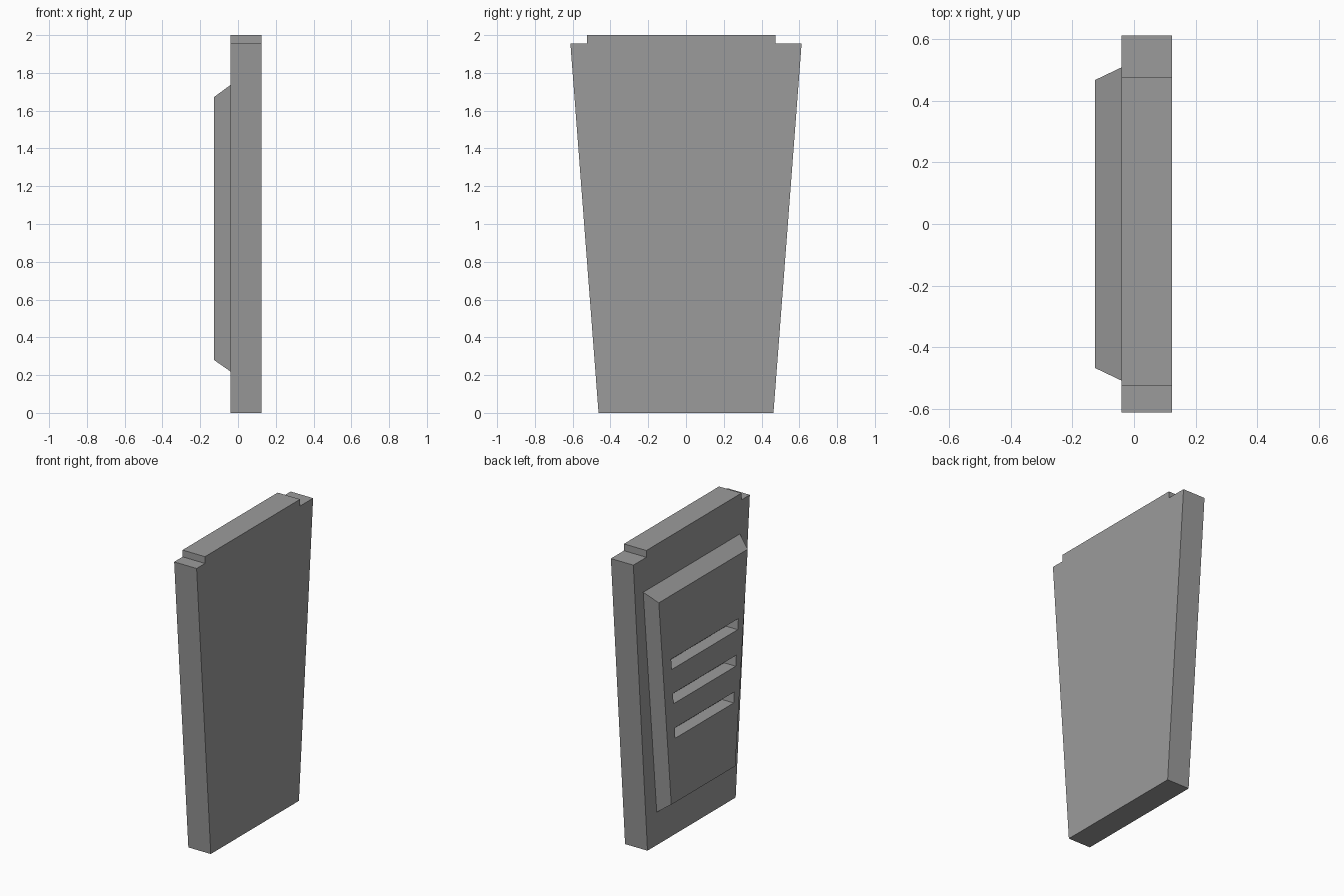
import bpy
import bmesh

cube = bpy.data.objects.get("Cube")
if cube:
    bpy.data.objects.remove(cube, do_unlink=True)

grey = bpy.data.materials.new("plain grey")
grey.use_nodes = True
colour = (0.33, 0.33, 0.33, 1)
grey.diffuse_color = colour
grey.node_tree.nodes["Principled BSDF"].inputs["Base Color"].default_value = colour

BACK, FACE, FRONT = 0.124, -0.041, -0.127


def loft(name, x0, outline0, x1, outline1):
    """Solid between two matching (y, z) outlines lying at x0 and x1."""
    bm = bmesh.new()
    a = [bm.verts.new((x0, y, z)) for y, z in outline0]
    b = [bm.verts.new((x1, y, z)) for y, z in outline1]
    bm.faces.new(a)
    bm.faces.new(b[::-1])
    for i in range(len(a)):
        j = (i + 1) % len(a)
        bm.faces.new((a[j], a[i], b[i], b[j]))
    bmesh.ops.recalc_face_normals(bm, faces=bm.faces)
    mesh = bpy.data.meshes.new(name)
    bm.to_mesh(mesh)
    bm.free()
    mesh.materials.append(grey)
    obj = bpy.data.objects.new(name, mesh)
    bpy.context.collection.objects.link(obj)
    return obj


def taper(bottom, top, low, high):
    """Symmetric outline, half as wide as given at its bottom and top."""
    return [(-bottom, low), (bottom, low), (top, high), (-top, high)]


# Tapered slab with a raised tongue along its top
slab = [(-0.463, 0), (0.463, 0), (0.612, 1.955), (0.475, 1.955),
        (0.475, 2), (-0.524, 2), (-0.524, 1.955), (-0.612, 1.955)]
loft("slab", FACE, slab, BACK, slab)

# Raised panel with sloping edges
panel = loft("raised_panel", FACE, taper(0.366, 0.508, 0.22, 1.735),
             FRONT, taper(0.336, 0.467, 0.28, 1.672))

# Three slots cut through the panel, widening upwards with it
for low in (0.706, 0.942, 1.177):
    high = low + 0.071
    ends = [(-0.32 - 0.09 * (z - 0.706), 0.294 + 0.08 * (z - 0.706))
            for z in (low, high)]
    outline = [(ends[0][0], low), (ends[0][1], low),
               (ends[1][1], high), (ends[1][0], high)]
    cutter = loft("slot_cutter", FRONT - 0.1, outline, FACE + 0.05, outline)
    cutter.hide_render = True
    cut = panel.modifiers.new("slot", 'BOOLEAN')
    cut.operation = 'DIFFERENCE'
    cut.solver = 'EXACT'
    cut.object = cutter
    bpy.context.view_layer.objects.active = panel
    bpy.ops.object.modifier_apply(modifier=cut.name)
    bpy.data.objects.remove(cutter, do_unlink=True)
